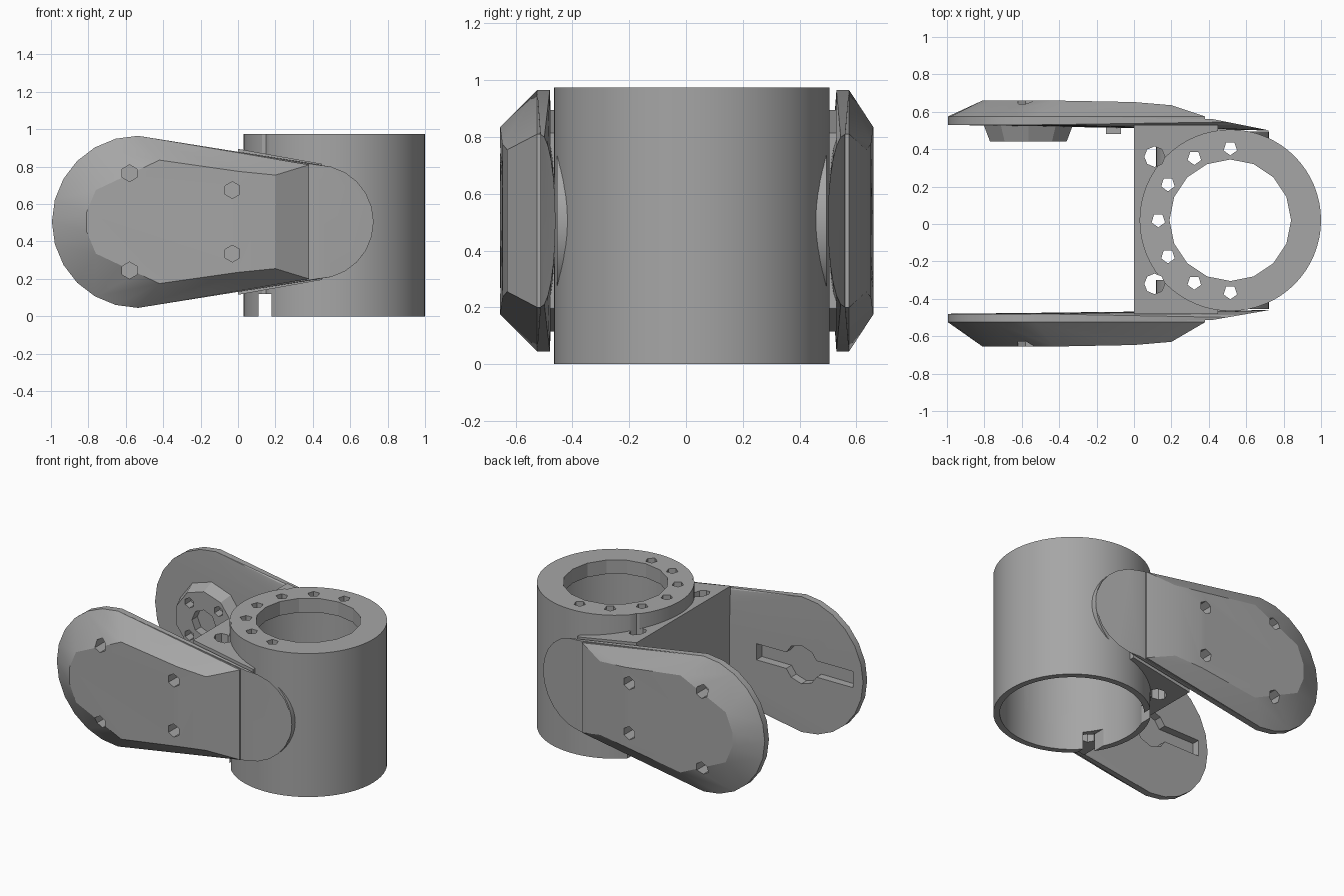
import bpy, bmesh, math
from mathutils import Vector, Matrix

old = bpy.data.objects.get("Cube")
if old:
    bpy.data.objects.remove(old, do_unlink=True)

grey = bpy.data.materials.new("plain grey")
grey.use_nodes = True
colour = (0.38, 0.38, 0.38, 1)
grey.diffuse_color = colour
grey.node_tree.nodes["Principled BSDF"].inputs["Base Color"].default_value = colour

CX, CY, MID = 0.515, 0.02, 0.505   # tube axis and arm mid height


def finish(name, bm):
    bmesh.ops.recalc_face_normals(bm, faces=bm.faces)
    mesh = bpy.data.meshes.new(name)
    bm.to_mesh(mesh)
    bm.free()
    mesh.materials.append(grey)
    obj = bpy.data.objects.new(name, mesh)
    bpy.context.collection.objects.link(obj)
    return obj


def hull(name, points):
    bm = bmesh.new()
    for p in points:
        bm.verts.new(p)
    res = bmesh.ops.convex_hull(bm, input=bm.verts)
    loose = {v for v in res["geom_interior"] + res["geom_unused"]
             if isinstance(v, bmesh.types.BMVert)}
    bmesh.ops.delete(bm, geom=list(loose), context='VERTS')
    bmesh.ops.dissolve_limit(bm, angle_limit=0.02, verts=bm.verts, edges=bm.edges)
    return finish(name, bm)


def rod(name, start, end, radius, sides=32, radius2=None):
    start, end = Vector(start), Vector(end)
    axis = end - start
    bm = bmesh.new()
    turn = axis.to_track_quat('Z', 'Y').to_matrix().to_4x4()
    bmesh.ops.create_cone(bm, cap_ends=True, segments=sides, radius1=radius,
                          radius2=radius if radius2 is None else radius2,
                          depth=axis.length,
                          matrix=Matrix.Translation((start + end) / 2) @ turn)
    return finish(name, bm)


def box(name, low, high):
    return hull(name, [(x, y, z) for x in (low[0], high[0])
                       for y in (low[1], high[1]) for z in (low[2], high[2])])


def combine(obj, others, operation='DIFFERENCE'):
    for other in others:
        mod = obj.modifiers.new("cut", 'BOOLEAN')
        mod.operation, mod.solver, mod.object = operation, 'EXACT', other
        with bpy.context.temp_override(object=obj, active_object=obj):
            bpy.ops.object.modifier_apply(modifier=mod.name)
        bpy.data.objects.remove(other, do_unlink=True)


def outline(big, small, x_big=-0.535, x_small=0.42, steps=12):
    """Tapered rounded outline in x and z, as two end arcs."""
    pts = []
    for i in range(steps + 1):
        a = math.pi * (i / steps - 0.5)
        pts.append((x_big - big * math.cos(a), MID + big * math.sin(a)))
        pts.append((x_small + small * math.cos(a), MID + small * math.sin(a)))
    return pts


def bore():
    return rod("bore", (CX, CY, -0.2), (CX, CY, 0.88), 0.445, 64)


def wire_hole(y):
    return rod("wire_hole", (0.11, y, -0.2), (0.11, y, 1.2), 0.055, 8)


# Tube with a notch across its lower edge
tube = rod("tube", (CX, CY, 0), (CX, CY, 0.975), 0.485, 64)
combine(tube, [bore(), rod("opening", (CX, CY, 0.5), (CX, CY, 1.2), 0.325, 16),
               box("notch", (0.11, -0.7, -0.1), (0.18, 0.7, 0.12))])

# Screw holes around the half of the top flange facing the arms
for i in range(7):
    a = math.pi * (0.5 + i / 6)
    x, y = CX + 0.385 * math.cos(a), CY + 0.385 * math.sin(a)
    combine(tube, [rod("screw", (x, y, 0.6), (x, y, 1.2), 0.038, 5)])
combine(tube, [wire_hole(0.36), wire_hole(-0.32)])

# Web joining both arms to the tube
web = hull("web", [(x, y, MID + s * h) for x, h in ((0, 0.39), (0.45, 0.31))
                   for y in (-0.48, 0.53) for s in (-1, 1)])
combine(web, [bore(), rod("opening", (CX, CY, 0.5), (CX, CY, 1.2), 0.325, 16),
              wire_hole(0.36), wire_hole(-0.32)])

parts = [tube, web]
rim_shape = outline(0.46, 0.305)
for side, label in ((-1, "front"), (1, "back")):
    inner, rim, outer = (0.48, 0.525, 0.655) if side < 0 else (0.53, 0.575, 0.66)
    tail_y = 0.46 if side < 0 else 0.50

    # Thin plate whose tail wraps toward the tube
    pts = []
    for x, z in rim_shape:
        tail = max(0, (x - 0.35) / 0.375)
        pts.append((x, side * (rim * (1 - tail) + tail_y * tail), z))
        pts.append((x, side * (inner if x < 0.4 else tail_y - 0.05), z))
    arm = hull(label + "_arm", [p for p in pts if p[0] < 0.3 or abs(p[1]) >= tail_y - 0.001])

    # Raised outer shell with broad chamfers
    shell_pts = [(x, side * (rim - 0.02), z) for x, z in rim_shape if x < 0]
    shell_pts += [(x, side * rim, z) for x, z in rim_shape if x < 0]
    for s in (-1, 1):
        shell_pts += [(0.38, side * (rim - 0.02), MID + s * 0.305),
                      (0.38, side * rim, MID + s * 0.305),
                      (0.20, side * (outer - 0.025), MID + s * 0.25),
                      (0.0, side * (outer - 0.008), MID + s * 0.27),
                      (-0.42, side * outer, MID + s * 0.33),
                      (-0.76, side * outer, MID + s * 0.17),
                      (-0.81, side * outer, MID + s * 0.05)]
    shell = hull("shell", shell_pts)
    combine(arm, [shell], 'UNION')

    # Four blind screw holes in the outer face
    for x, dz in ((-0.58, 0.26), (-0.03, 0.17)):
        for s in (-1, 1):
            z = MID + s * dz
            combine(arm, [rod("screw", (x, side * (inner + 0.03), z),
                              (x, side * 0.8, z), 0.045, 6)])

    if side < 0:
        # Recess for a cross-shaped drive horn
        combine(arm, [box("slot", (-0.92, -0.53, 0.45), (-0.2, -0.4, 0.56)),
                      rod("hub", (-0.535, -0.53, MID), (-0.535, -0.4, MID), 0.13, 10)])
    parts.append(arm)

    # Rounded pad filling between the arm tail and the tube
    pad = rod(label + "_arm_pad", (0.42, side * (tail_y - 0.005), MID),
              (0.42, side * 0.3, MID), 0.303, 40)
    combine(pad, [bore()])
    parts.append(pad)

# Pivot boss and small stop on the inside of the back arm
boss = rod("pivot_boss", (-0.565, 0.54, MID), (-0.565, 0.44, MID), 0.255, 10, 0.215)
combine(boss, [rod("pivot_hole", (-0.565, 0.5, MID), (-0.565, 0.3, MID), 0.09, 8)])
for i in range(4):
    a = math.pi * (i / 2 + 0.25)
    x, z = -0.565 + 0.155 * math.cos(a), MID + 0.155 * math.sin(a)
    combine(boss, [rod("pin_hole", (x, 0.5, z), (x, 0.3, z), 0.035, 6)])
stop = box("arm_stop", (-0.15, 0.48, 0.45), (-0.07, 0.54, 0.56))
parts += [boss, stop]

# Smooth the round walls and keep the faceted edges crisp
for obj in parts:
    bpy.ops.object.select_all(action='DESELECT')
    obj.select_set(True)
    bpy.context.view_layer.objects.active = obj
    bpy.ops.object.shade_smooth_by_angle(angle=math.radians(20))
